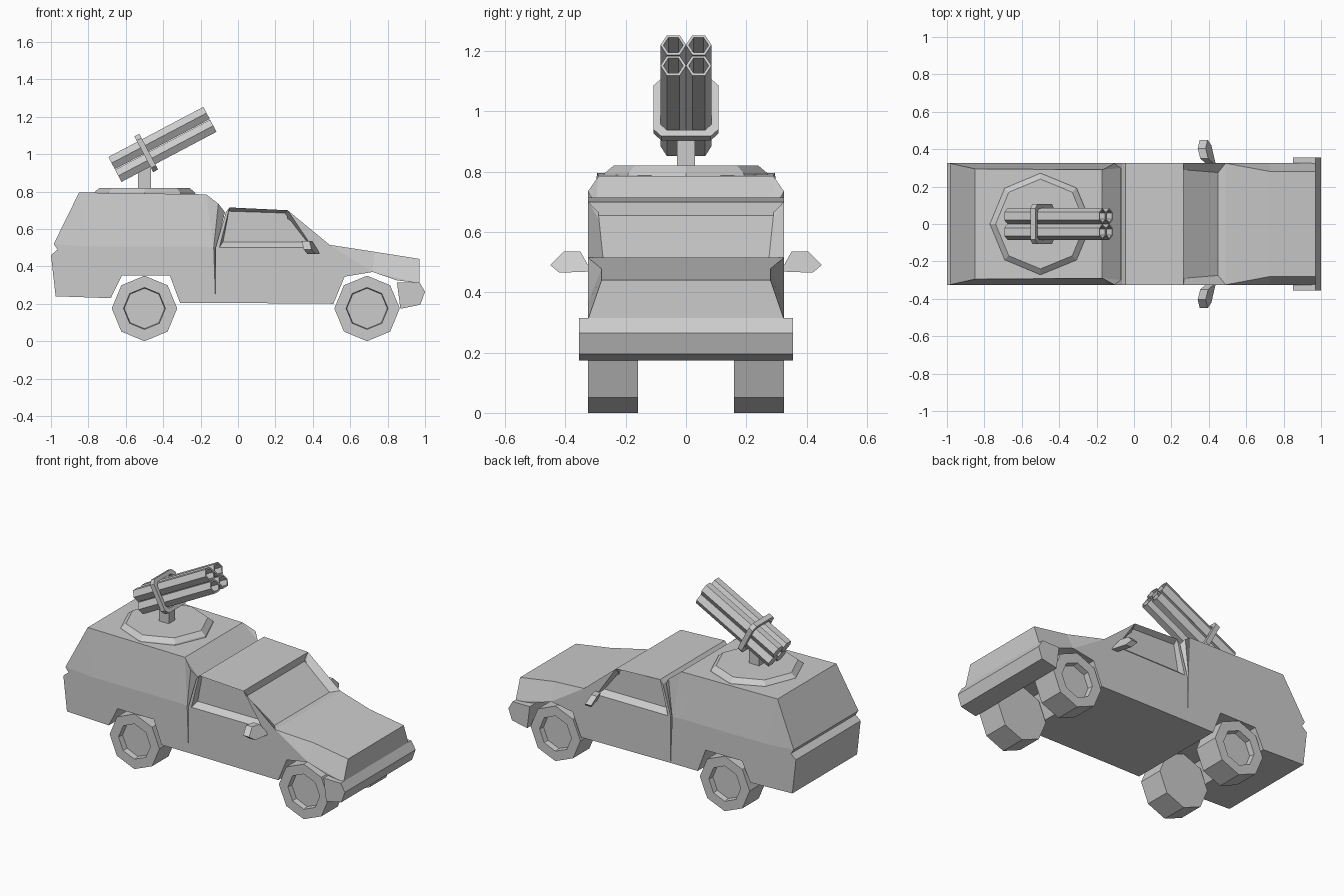
import bpy, bmesh
from math import sin, cos, pi, radians
from mathutils import Matrix, Vector

if "Cube" in bpy.data.objects:
    bpy.data.objects.remove(bpy.data.objects["Cube"])


def finish(name, bm):
    bmesh.ops.recalc_face_normals(bm, faces=bm.faces)
    mesh = bpy.data.meshes.new(name)
    bm.to_mesh(mesh)
    bm.free()
    obj = bpy.data.objects.new(name, mesh)
    bpy.context.collection.objects.link(obj)
    return obj


def loft(name, loops, matrix=Matrix(), closed=False):
    """Bridge successive point loops; cap the ends unless closed."""
    bm = bmesh.new()
    rows = [[bm.verts.new(matrix @ Vector(p)) for p in loop] for loop in loops]
    n = len(rows[0])
    pairs = list(zip(rows, rows[1:])) + ([(rows[-1], rows[0])] if closed else [])
    for a, b in pairs:
        for i in range(n):
            j = (i + 1) % n
            bm.faces.new((a[i], a[j], b[j], b[i]))
    if not closed:
        bm.faces.new(rows[0])
        bm.faces.new(rows[-1])
    return finish(name, bm)


def ring(n, r, z, phase=0.0):
    return [(r * cos(phase + 2 * pi * i / n), r * sin(phase + 2 * pi * i / n), z)
            for i in range(n)]


def chamfer_rect(w, h, c, z):
    q = [(w, h - c), (w - c, h), (c - w, h), (-w, h - c),
         (-w, c - h), (c - w, -h), (w - c, -h), (w, c - h)]
    return [(x, y, z) for x, y in q]


def shell(name, profile, extra, sides, skip=(), recess=None):
    """Mirrored body: profile points (x, z, half width) joined across the car,
    extra points used by the side faces only, sides given as index lists."""
    bm = bmesh.new()
    pts = profile + extra
    R, L = [[bm.verts.new((x, s * y, z)) for x, z, y in pts] for s in (-1, 1)]
    n = len(profile)
    for i in range(n):
        j = (i + 1) % n
        if i not in skip:
            bm.faces.new((R[i], R[j], L[j], L[i]))
    for V in (R, L):
        for f in sides:
            bm.faces.new([V[i] for i in f])
    if recess:  # sunken panel across the car: outer edge a-b, inner edge c-d
        a, b, c, d = recess
        for p, q in ((a, c), (c, d), (d, b)):
            bm.faces.new((R[p], R[q], L[q], L[p]))
        for V in (R, L):
            bm.faces.new((V[a], V[b], V[d], V[c]))
    return finish(name, bm)


W = 0.325

# Rear cargo box with wheel arches and a bevelled front edge
box = [(-.975, .24, W), (-.68, .23, W), (-.62, .352, W), (-.365, .352, W),
       (-.31, .205, W), (-.12, .205, W), (-.115, .5, .30), (-.07, .69, .30),
       (-.17, .785, .29), (-.85, .795, .295), (-.985, .52, W),
       (-.965, .49, W), (-1, .46, W)]
box_extra = [(-.13, .5, W), (-.105, .735, W), (-.8, .505, W), (-.2, .505, W)]
shell("cargo_box", box, box_extra,
      [[0, 1, 2, 3, 4, 5, 13, 16, 15, 11, 12], [11, 15, 10], [10, 15, 9],
       [15, 16, 8, 9], [16, 13, 8], [13, 14, 8],
       [5, 6, 13], [13, 6, 7, 14], [14, 7, 8]])

# Cab and hood with sunken windshield and side windows
cab = [(-.12, .205, W), (.51, .2, W), (.57, .345, W), (.72, .37, W),
       (.85, .325, W), (.97, .31, W), (.97, .44, .28), (.73, .478, .28),
       (.49, .515, W), (.265, .70, W), (-.045, .715, W), (-.065, .69, W),
       (-.12, .5, W)]
cab_extra = [(-.1, .5, W), (.4, .5, W),                      # 13-14 sill
             (-.08, .53, .29), (.37, .53, .29),              # 15-18 side glass
             (.25, .685, .29), (-.05, .695, .29),
             (.45, .513, .275), (.265, .655, .29)]           # 19-20 windshield
shell("cab", cab, cab_extra,
      [[0, 1, 2, 8, 14, 13, 12], [2, 3, 8], [3, 7, 8], [3, 4, 5], [3, 5, 6, 7],
       [8, 9, 14], [13, 10, 11, 12],
       [13, 14, 16, 15], [14, 9, 17, 16], [9, 10, 18, 17], [10, 13, 15, 18],
       [15, 16, 17, 18]],
      skip=(8,), recess=(8, 9, 19, 20))

# Front bumper
bumper = [(.85, .315), (.97, .315), (1.0, .265), (.975, .195), (.868, .173)]
loft("front_bumper", [[(x, y, z) for x, z in bumper] for y in (-.355, .355)])

# Wheels with recessed hubs, and door mirrors
mirror = [(.285, .47), (.42, .465), (.45, .49), (.405, .535), (.35, .535),
          (.325, .49), (.285, .49)]
for s, side in ((-1, "right"), (1, "left")):
    for x, end in ((-.5, "rear"), (.69, "front")):
        m = Matrix.Translation((x, 0, .175)) @ Matrix.Rotation(-s * pi / 2, 4, 'X')
        loft(f"{end}_{side}_wheel",
             [ring(8, .175, .16), ring(8, .175, W), ring(8, .112, W), ring(8, .108, .29)], m)
    back, front = [], []
    for y, z in mirror:
        x = .395 - .25 * (y - W) - .5 * (z - .49)
        back.append((x - .012, s * y, z))
        front.append((x + .03, s * y, z))
    loft(f"{side}_mirror", [back, front])

# Turret base and post
loft("turret_base", [ring(8, .275, .78), ring(8, .27, .795), ring(8, .24, .82)],
     Matrix.Translation((-.5, 0, 0)))
loft("turret_post", [[(-.5 + a * .035, b * .03, z) for a, b in
                      ((-1, -1), (1, -1), (1, 1), (-1, 1))] for z in (.81, .935)])

# Four hexagonal launch tubes and the frame that holds them
gun = Matrix.Translation((-.404, 0, 1.052)) @ Matrix.Rotation(radians(90 - 27.8), 4, 'Y')
for i, (u, v) in enumerate(((-1, -1), (1, -1), (1, 1), (-1, 1))):
    loft(f"launch_tube_{i + 1}",
         [ring(6, .0425, -.287, pi / 2), ring(6, .0425, .287, pi / 2),
          ring(6, .033, .287, pi / 2), ring(6, .033, -.2, pi / 2)],
         gun @ Matrix.Translation((u * .0385, v * .042, 0)))
loft("tube_frame",
     [chamfer_rect(.108, .107, .025, -.113), chamfer_rect(.108, .107, .025, -.083),
      chamfer_rect(.084, .084, .02, -.083), chamfer_rect(.084, .084, .02, -.113)],
     gun, closed=True)
